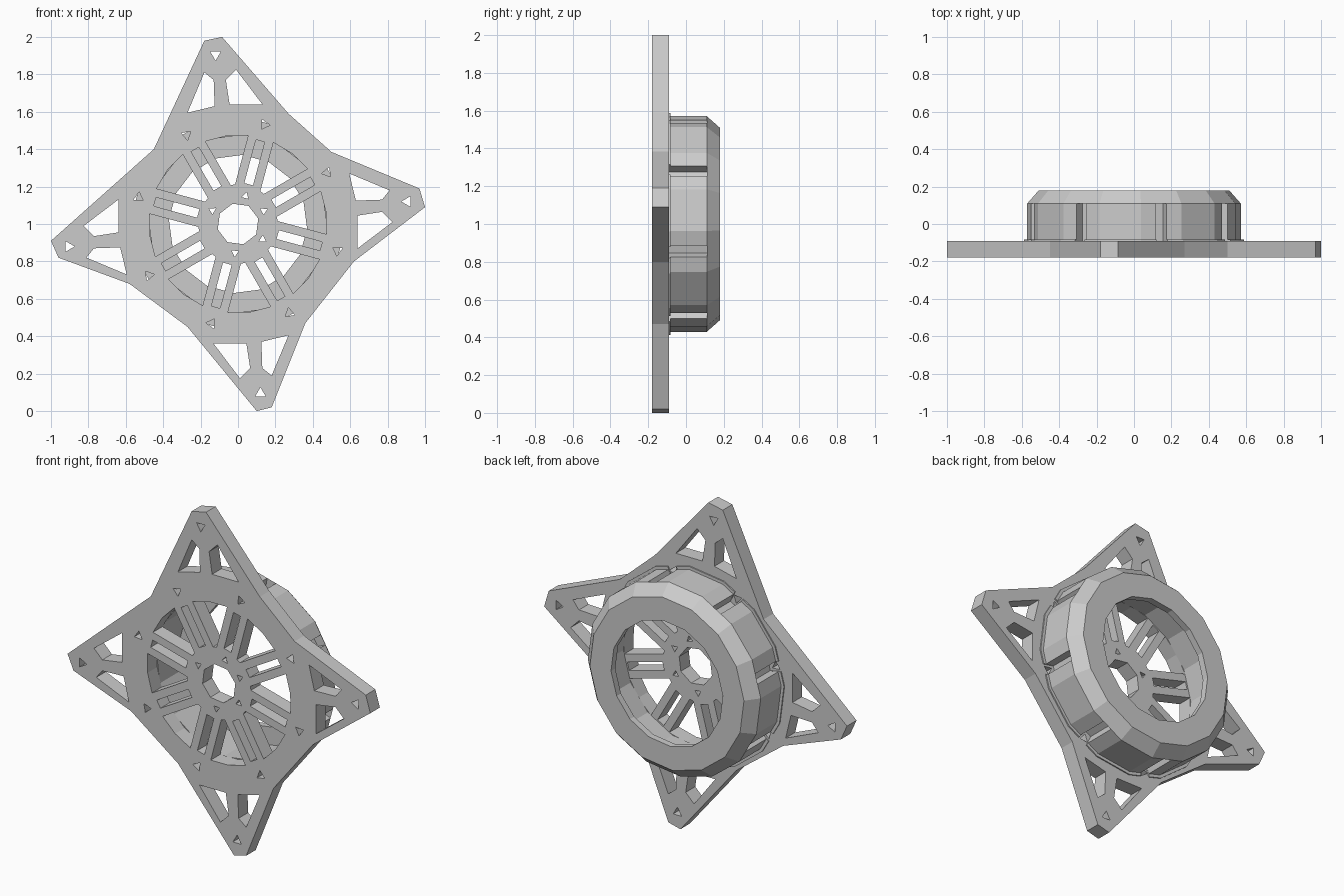
import bpy, bmesh
from math import sin, cos, radians, sqrt

if "Cube" in bpy.data.objects:
    bpy.data.objects.remove(bpy.data.objects["Cube"])

PHASE = 30  # angle of the first screw / spoke pair


def polar(r, deg):
    return (r * cos(radians(deg)), r * sin(radians(deg)))


def ngon(r, n, start=0, c=(0, 0)):
    return [(c[0] + x, c[1] + y) for x, y in (polar(r, start + 360 * i / n) for i in range(n))]


def turn(pts, deg):
    c, s = cos(radians(deg)), sin(radians(deg))
    return [(x * c - y * s, x * s + y * c) for x, y in pts]


# Flat sheet in the xz plane: first outline is the rim, the others are holes
def sheet(name, outlines, y0, y1):
    cu = bpy.data.curves.new(name, 'CURVE')
    cu.dimensions = '2D'
    cu.fill_mode = 'BOTH'
    cu.extrude = (y1 - y0) / 2
    for pts in outlines:
        sp = cu.splines.new('POLY')
        sp.points.add(len(pts) - 1)
        for p, (x, y) in zip(sp.points, pts):
            p.co = (x, y, 0, 1)
        sp.use_cyclic_u = True
    ob = bpy.data.objects.new(name, cu)
    bpy.context.collection.objects.link(ob)
    ob.rotation_euler = (radians(90), 0, 0)
    ob.location = (0, (y0 + y1) / 2, 1)
    bpy.ops.object.select_all(action='DESELECT')
    ob.select_set(True)
    bpy.context.view_layer.objects.active = ob
    bpy.ops.object.convert(target='MESH')
    bpy.ops.object.shade_flat()


# Ring swept round the y axis from a closed (radius, y) profile
def ring(name, profile, n, start):
    bm = bmesh.new()
    loops = []
    for i in range(n):
        loop = []
        for r, y in profile:
            x, z = polar(r, start + 360 * i / n)
            loop.append(bm.verts.new((x, y, z + 1)))
        loops.append(loop)
    m = len(profile)
    for i in range(n):
        a, b = loops[i], loops[(i + 1) % n]
        for j in range(m):
            k = (j + 1) % m
            bm.faces.new((a[j], a[k], b[k], b[j]))
    bmesh.ops.recalc_face_normals(bm, faces=bm.faces)
    me = bpy.data.meshes.new(name)
    bm.to_mesh(me)
    bm.free()
    ob = bpy.data.objects.new(name, me)
    bpy.context.collection.objects.link(ob)


# Star plate rim, slightly different at each arm
rim = [(-0.18, 0.98), (-0.085, 1.0), (0.27, 0.59), (0.5, 0.385),
       (0.97, 0.19), (1.0, 0.09), (0.62, -0.2), (0.36, -0.53),
       (0.18, -0.98), (0.1, -1.0), (-0.27, -0.55), (-0.58, -0.32),
       (-0.96, -0.18), (-1.0, -0.09), (-0.45, 0.4)]

# Arm windows and tip hole, turned four times
window_left = [(-0.18, 0.81), (-0.13, 0.77), (-0.125, 0.63), (-0.27, 0.595)]
window_right = [(-0.01, 0.825), (-0.065, 0.77), (-0.045, 0.64), (0.13, 0.64)]
holes = []
for q in range(4):
    for w in (window_left, window_right, ngon(0.032, 3, 30, (-0.12, 0.905))):
        holes.append(turn(w, 90 * q))

# Eight screw holes, slots inside spoke pairs and wedges between them
D, R = 0.07, 0.475
far = sqrt(R * R - D * D)
for k in range(8):
    a = PHASE + 45 * k
    holes.append(ngon(0.03, 3, a + 40, polar(0.55, a)))
    holes.append(turn([(0.22, -0.024), (0.46, -0.024), (0.46, 0.024), (0.22, 0.024)], a))
    near_side = turn([(0.2, D), (far, D)], a)
    far_side = turn([(far, -D), (0.2, -D)], a + 45)
    holes.append(near_side + [polar(R, a + 22.5)] + far_side)

# Hub bore and small hub screw holes
holes.append(ngon(0.112, 8, 15))
for a in (75, 27, -32, -96, 152):
    holes.append(ngon(0.022, 3, a, polar(0.155, a)))
sheet("star_plate", [rim] + holes, -0.18, -0.09)


# Rim of the housing with a notch at every screw
def notched(r):
    pts = []
    edge = r * cos(radians(11.25))
    for k in range(8):
        a = PHASE + 45 * k
        pts += turn([(edge, -0.03), (0.505, -0.025), (0.505, 0.025), (edge, 0.03)], a)
        pts += [polar(r, a + 11.25), polar(r, a + 33.75)]
    return pts


bore = ngon(0.478, 16, PHASE + 11.25)
sheet("housing_flange", [notched(0.59), bore], -0.09, -0.083)
sheet("housing_wall", [notched(0.572), bore], -0.083, 0.11)

# Chamfered back cap with an inward lip
ring("housing_cap", [(0.572, 0.11), (0.51, 0.18), (0.37, 0.18), (0.37, 0.14), (0.478, 0.14), (0.478, 0.11)],
     16, PHASE + 11.25)
